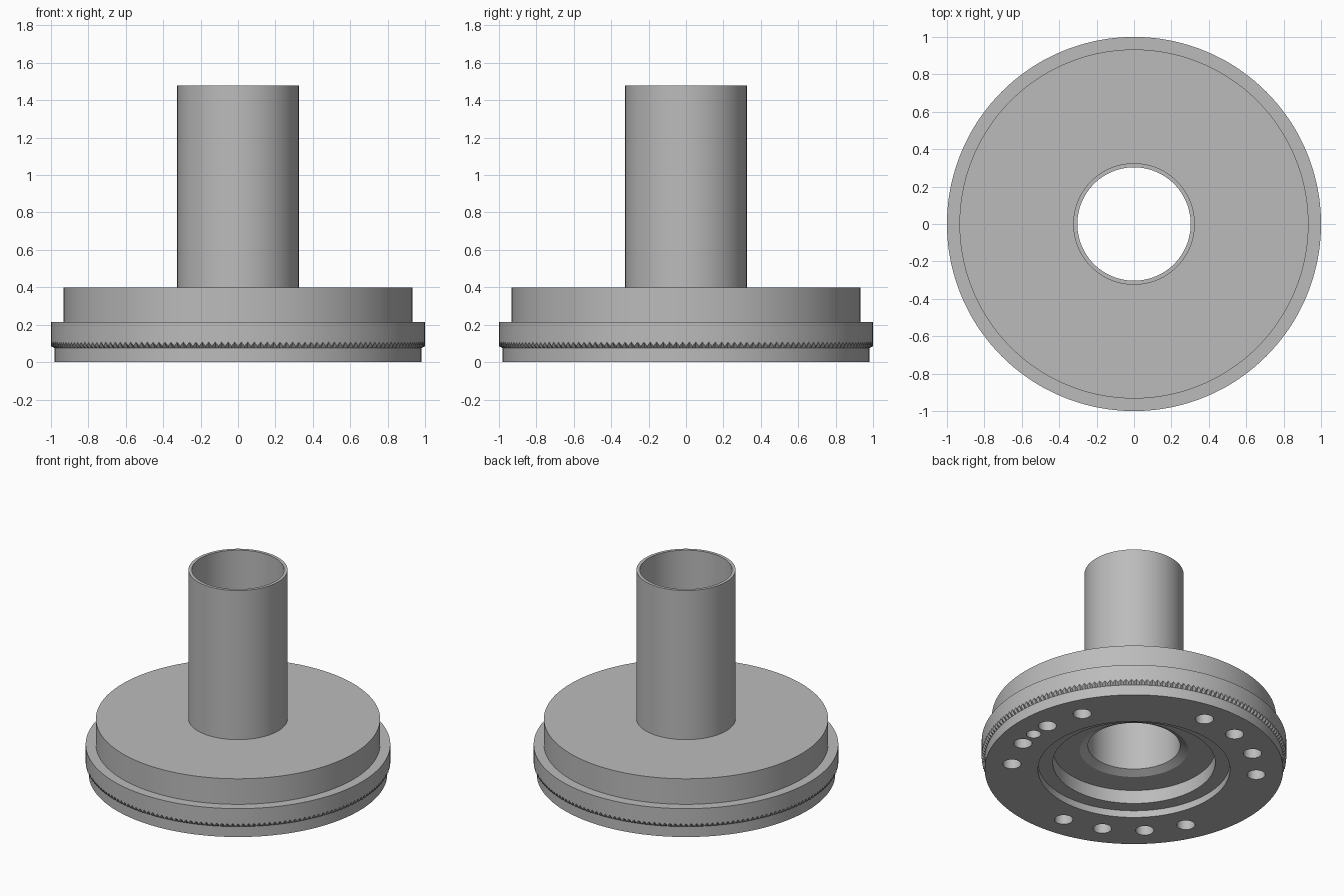
import bpy, bmesh
from math import sin, cos, pi, radians

if "Cube" in bpy.data.objects:
    bpy.data.objects.remove(bpy.data.objects["Cube"], do_unlink=True)

GREY = (0.5, 0.5, 0.5, 1)
SEGMENTS = 360

metal = bpy.data.materials.new("grey metal")
metal.use_nodes = True
metal.diffuse_color = GREY
metal.node_tree.nodes["Principled BSDF"].inputs["Base Color"].default_value = GREY


def make_object(name, bm):
    bmesh.ops.recalc_face_normals(bm, faces=bm.faces[:])
    mesh = bpy.data.meshes.new(name)
    bm.to_mesh(mesh)
    bm.free()
    mesh.materials.append(metal)
    obj = bpy.data.objects.new(name, mesh)
    bpy.context.collection.objects.link(obj)
    return obj


def lathe(name, profile):
    """Revolve a closed outline; a point is radius, height, alternate height."""
    bm = bmesh.new()
    rings = []
    for radius, *heights in profile:
        rings.append([bm.verts.new((radius * cos(2 * pi * i / SEGMENTS),
                                    radius * sin(2 * pi * i / SEGMENTS),
                                    heights[i % len(heights)]))
                      for i in range(SEGMENTS)])
    for a, b in zip(rings, rings[1:] + rings[:1]):
        for i in range(SEGMENTS):
            j = (i + 1) % SEGMENTS
            bm.faces.new((a[i], a[j], b[j], b[i]))
    return make_object(name, bm)


# Flange, stepped underside, serrated rim and hollow tube in one turned body
hub = lathe("flanged_hub", [
    (0.303, 1.48), (0.325, 1.48), (0.325, 0.40),     # tube
    (0.933, 0.40), (0.933, 0.215), (1.0, 0.215),     # stepped plate
    (1.0, 0.085, 0.107), (0.98, 0.075), (0.98, 0),   # serrated rim
    (0.63, 0), (0.63, 0.05), (0.533, 0.05),          # shallow recess
    (0.533, 0.148), (0.355, 0.148), (0.303, 0.178),  # deep recess, chamfer
])

# Blind bolt holes on a common circle, with one small locating hole
holes = [(a, 0.06) for a in (0, 20, 40, 100, 120, 140, 160, 220, 240, 260, 280, 340)]
holes.append((130, 0.048))
bm = bmesh.new()
for angle, radius in holes:
    new = bmesh.ops.create_cone(bm, cap_ends=True, segments=32,
                                radius1=radius, radius2=radius, depth=0.4)
    turn = radians(225 + angle)
    bmesh.ops.translate(bm, verts=new["verts"],
                        vec=(0.805 * cos(turn), 0.805 * sin(turn), 0))
cutter = make_object("hole_cutter", bm)
cutter.hide_render = True

cut = hub.modifiers.new("bolt holes", "BOOLEAN")
cut.operation = "DIFFERENCE"
cut.solver = "EXACT"
cut.object = cutter
bpy.ops.object.select_all(action="DESELECT")
hub.select_set(True)
bpy.context.view_layer.objects.active = hub
bpy.ops.object.modifier_apply(modifier=cut.name)
bpy.data.objects.remove(cutter, do_unlink=True)

bpy.ops.object.shade_smooth_by_angle(angle=radians(25))
